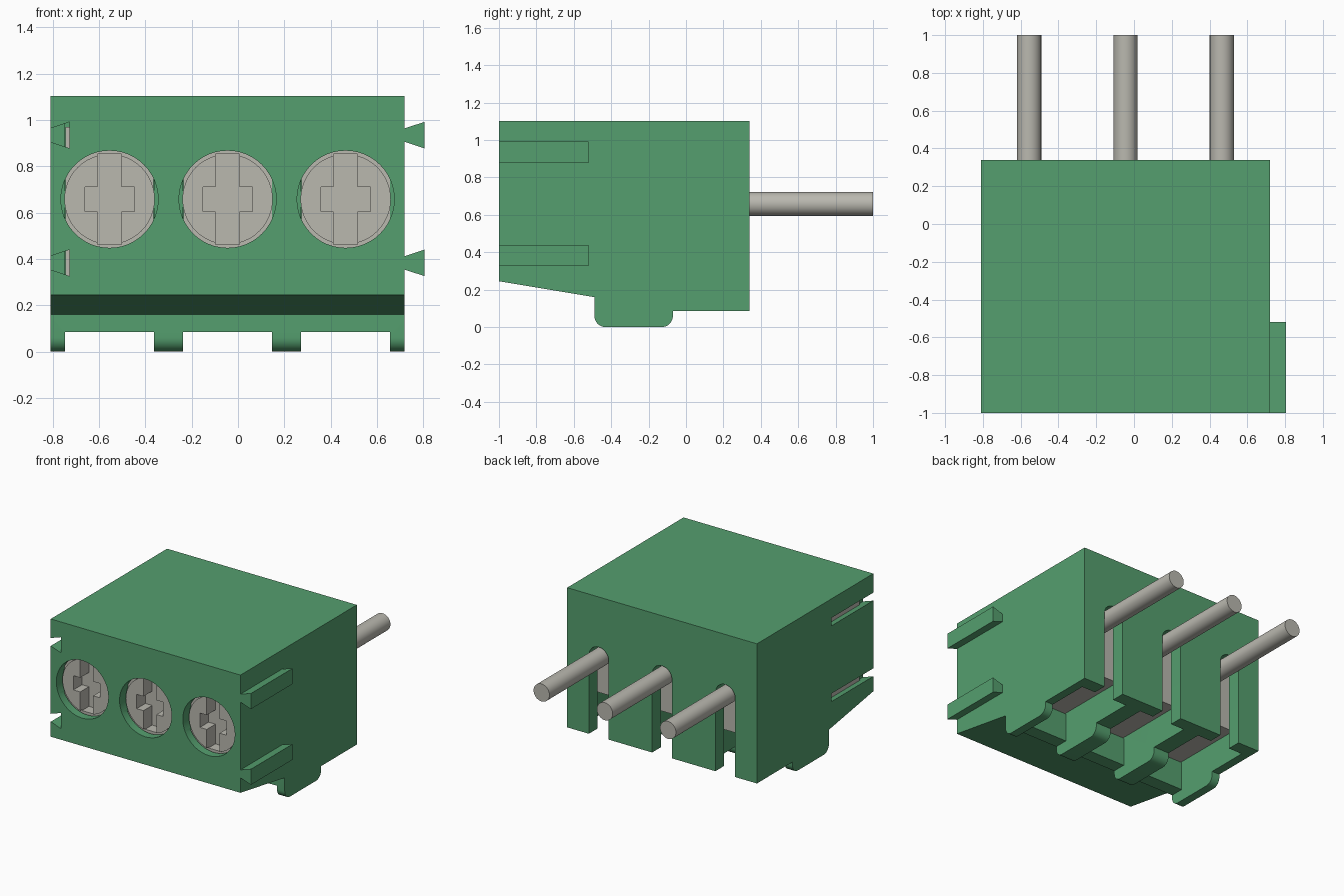
import bpy, bmesh, math
from mathutils import Vector

if "Cube" in bpy.data.objects:
    bpy.data.objects.remove(bpy.data.objects["Cube"], do_unlink=True)


def material(name, rgb, metallic=0.0):
    m = bpy.data.materials.new(name)
    m.use_nodes = True
    m.diffuse_color = (*rgb, 1)
    bsdf = m.node_tree.nodes["Principled BSDF"]
    bsdf.inputs["Base Color"].default_value = (*rgb, 1)
    bsdf.inputs["Roughness"].default_value = 0.6
    return m


green = material("green_plastic", (0.09, 0.345, 0.157))
metal = material("grey_metal", (0.49, 0.48, 0.43))


def prism(name, profile, axis, lo, hi, mat):
    """Extrude a profile: (y, z) points along x, or (x, z) points along y."""
    bm = bmesh.new()
    place = (lambda a, b: (lo, a, b)) if axis == "x" else (lambda a, b: (a, lo, b))
    face = bm.faces.new([bm.verts.new(place(a, b)) for a, b in profile])
    ext = bmesh.ops.extrude_face_region(bm, geom=[face])
    shift = Vector((hi - lo, 0, 0)) if axis == "x" else Vector((0, hi - lo, 0))
    bmesh.ops.translate(bm, vec=shift,
                        verts=[g for g in ext["geom"] if isinstance(g, bmesh.types.BMVert)])
    bmesh.ops.recalc_face_normals(bm, faces=bm.faces)
    me = bpy.data.meshes.new(name)
    bm.to_mesh(me)
    bm.free()
    ob = bpy.data.objects.new(name, me)
    bpy.context.collection.objects.link(ob)
    me.materials.append(mat)
    return ob


def arc(cx, cz, r, start, end, n):
    return [(cx + r * math.cos(math.radians(start + (end - start) * i / n)),
             cz + r * math.sin(math.radians(start + (end - start) * i / n)))
            for i in range(n + 1)]


def select(ob):
    bpy.ops.object.select_all(action="DESELECT")
    ob.select_set(True)
    bpy.context.view_layer.objects.active = ob


def cut(ob, cutter):
    select(ob)
    mod = ob.modifiers.new("cut", "BOOLEAN")
    mod.operation = "DIFFERENCE"
    mod.solver = "EXACT"
    mod.object = cutter
    bpy.ops.object.modifier_apply(modifier=mod.name)
    bpy.data.objects.remove(cutter, do_unlink=True)


def smooth(ob):
    select(ob)
    bpy.ops.object.shade_smooth_by_angle(angle=math.radians(30))


def circle(cx, cz, r, n=48):
    return arc(cx, cz, r, 0, 360, n)[:-1]


X0, X1 = -0.81, 0.72
CENTRES = (-0.555, -0.045, 0.465)
ZC = 0.658          # height of screws and pins
HALF = 0.192        # half width of each cavity
RAILS = (0.935, 0.383)

# Housing with rounded feet along its underside
side = ([(-1, 1.103), (-1, 0.245), (-0.49, 0.16)]
        + arc(-0.43, 0.06, 0.06, 180, 270, 8)
        + arc(-0.13, 0.06, 0.06, 270, 360, 8)
        + [(-0.07, 0.085), (0.34, 0.085), (0.34, 1.103)])
housing = prism("housing", side, "x", X0, X1, green)

# Cavity open below, which also separates the feet
cavity = [(-0.6, -0.1), (0.24, -0.1), (0.24, 1.0), (-0.94, 1.0),
          (-0.94, 0.295), (-0.39, 0.295), (-0.39, 0.085), (-0.6, 0.085)]

for i, cx in enumerate(CENTRES, 1):
    cut(housing, prism("cavity_cutter", cavity, "x", cx - HALF, cx + HALF, green))
    # Screw opening in front, arched pin slot behind
    cut(housing, prism("hole_cutter", circle(cx, ZC, 0.21), "y", -1.1, -0.925, green))
    slot = [(cx - 0.08, 0.0), (cx + 0.08, 0.0)] + arc(cx, ZC, 0.08, 0, 180, 16)
    cut(housing, prism("slot_cutter", slot, "y", 0.2, 0.5, green))

    # Metal clamp and screw head, both with a cross recess
    clamp = prism(f"clamp_{i}", [(-0.93, 0.3), (0.15, 0.3), (0.15, 0.97), (-0.93, 0.97)],
                  "x", cx - HALF + 0.001, cx + HALF - 0.001, metal)
    screw = prism(f"screw_head_{i}", circle(cx, ZC, 0.195), "y", -0.95, -0.93, metal)
    a, b, h = 0.052, 0.107, 0.195
    cross = [(a, -h), (a, -a), (b, -a), (b, a), (a, a), (a, h)]
    cross = cross + [(-x, -z) for x, z in cross]
    cross = [(cx + x, ZC + z) for x, z in cross]
    for part in (clamp, screw):
        cut(part, prism("cross_cutter", cross, "y", -1.1, -0.85, metal))
        smooth(part)

    # Solder pin
    smooth(prism(f"pin_{i}", circle(cx, ZC, 0.064, 32), "y", 0.1, 1.0, metal))


def dovetail(root, tip, z):
    return [(root, z - 0.029), (tip, z - 0.057), (tip, z + 0.057), (root, z + 0.029)]


# Dovetail grooves on one side, matching rails on the other
for name, z in zip(("upper", "lower"), RAILS):
    groove = dovetail(X0, X0 + 0.083, z)
    groove = [(X0 - 0.02, z - 0.022)] + groove + [(X0 - 0.02, z + 0.022)]
    cut(housing, prism("groove_cutter", groove, "y", -1.1, -0.52, green))
    prism(f"{name}_rail", dovetail(X1, X1 + 0.085, z), "y", -1.0, -0.52, green)

smooth(housing)
